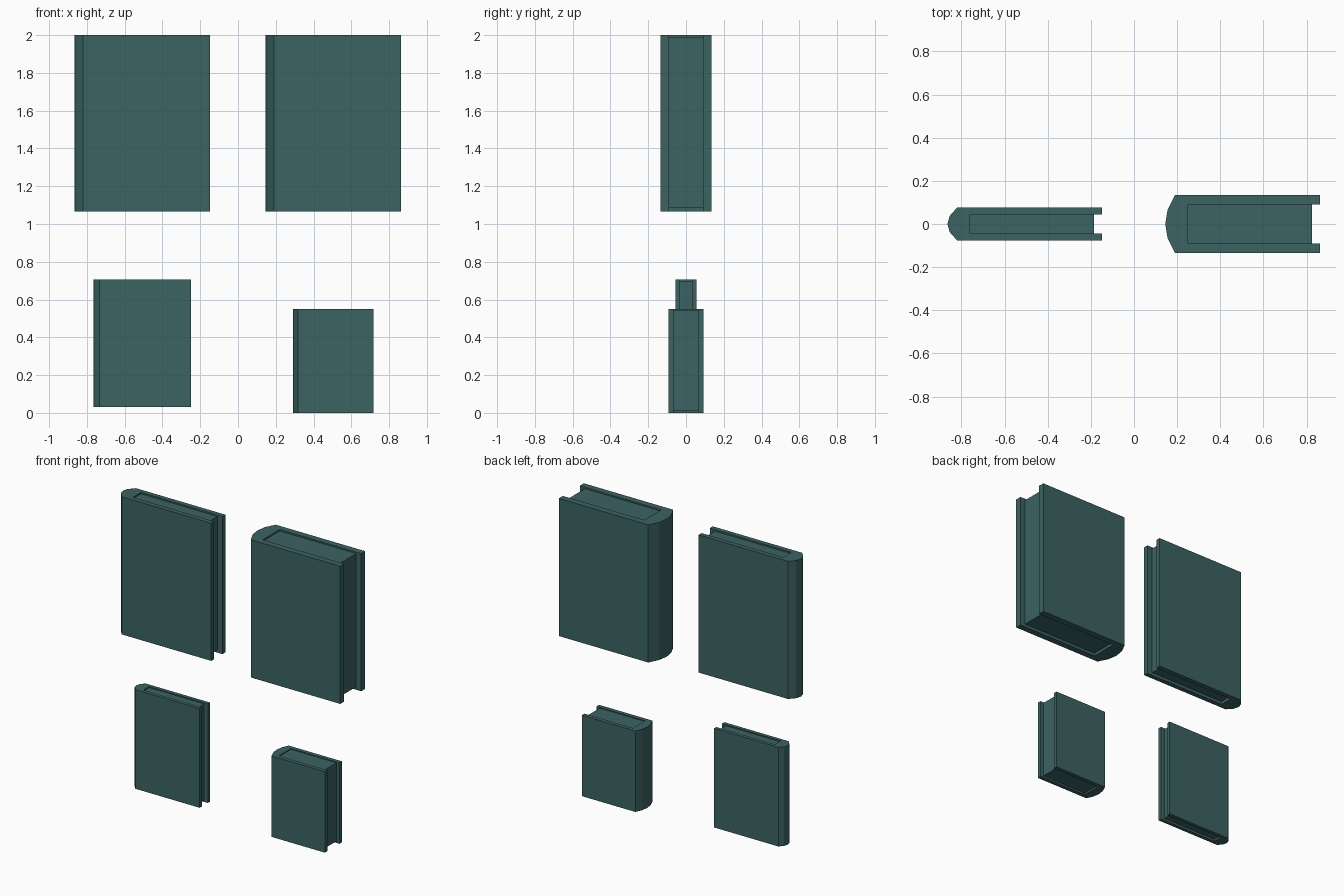
import bpy, bmesh

if "Cube" in bpy.data.objects:
    bpy.data.objects.remove(bpy.data.objects["Cube"])

teal = bpy.data.materials.new("teal_cloth")
teal.diffuse_color = (0.045, 0.125, 0.125, 1)
teal.use_nodes = True
teal.node_tree.nodes["Principled BSDF"].inputs["Base Color"].default_value = teal.diffuse_color


def prism(name, outline, z0, z1):
    """Closed solid from an xy outline, extruded from z0 to z1."""
    bm = bmesh.new()
    face = bm.faces.new([bm.verts.new((x, y, z0)) for x, y in outline])
    ext = bmesh.ops.extrude_face_region(bm, geom=[face], use_keep_orig=True)
    top = [v for v in ext["geom"] if isinstance(v, bmesh.types.BMVert)]
    bmesh.ops.translate(bm, verts=top, vec=(0, 0, z1 - z0))
    bmesh.ops.recalc_face_normals(bm, faces=bm.faces)
    mesh = bpy.data.meshes.new(name)
    bm.to_mesh(mesh)
    bm.free()
    mesh.materials.append(teal)
    obj = bpy.data.objects.new(name, mesh)
    bpy.context.collection.objects.link(obj)
    return obj


def book(name, x0, x1, z0, z1, half, page_half):
    s = (x1 - x0) / 0.717              # size relative to the large books
    hinge = x0 + 0.045 * s             # where the rounded spine begins
    inner = x0 + 0.105 * s             # inside face of the spine
    fore = x1 - 0.038 * s              # fore edge of the pages

    # cover: U-shaped profile with a faceted, rounded spine
    upper = [(inner, page_half), (x1, page_half), (x1, half),
             (hinge, half), (x0 + 0.011 * s, half * 0.5)]
    lower = [(x, -y) for x, y in reversed(upper)]
    prism(name + "_cover", upper + [(x0, 0)] + lower, z0, z1)

    # page block, slightly recessed at head and foot
    pages = [(inner, -page_half), (fore, -page_half),
             (fore, page_half), (inner, page_half)]
    prism(name + "_pages", pages, z0 + 0.02 * s, z1 - 0.01 * s)


book("large_thin_book", -0.865, -0.148, 1.065, 2.0, 0.076, 0.044)
book("large_thick_book", 0.145, 0.862, 1.065, 2.0, 0.134, 0.091)
book("medium_thin_book", -0.765, -0.249, 0.032, 0.705, 0.055, 0.031)
book("small_thick_book", 0.290, 0.717, 0.0, 0.550, 0.092, 0.065)
